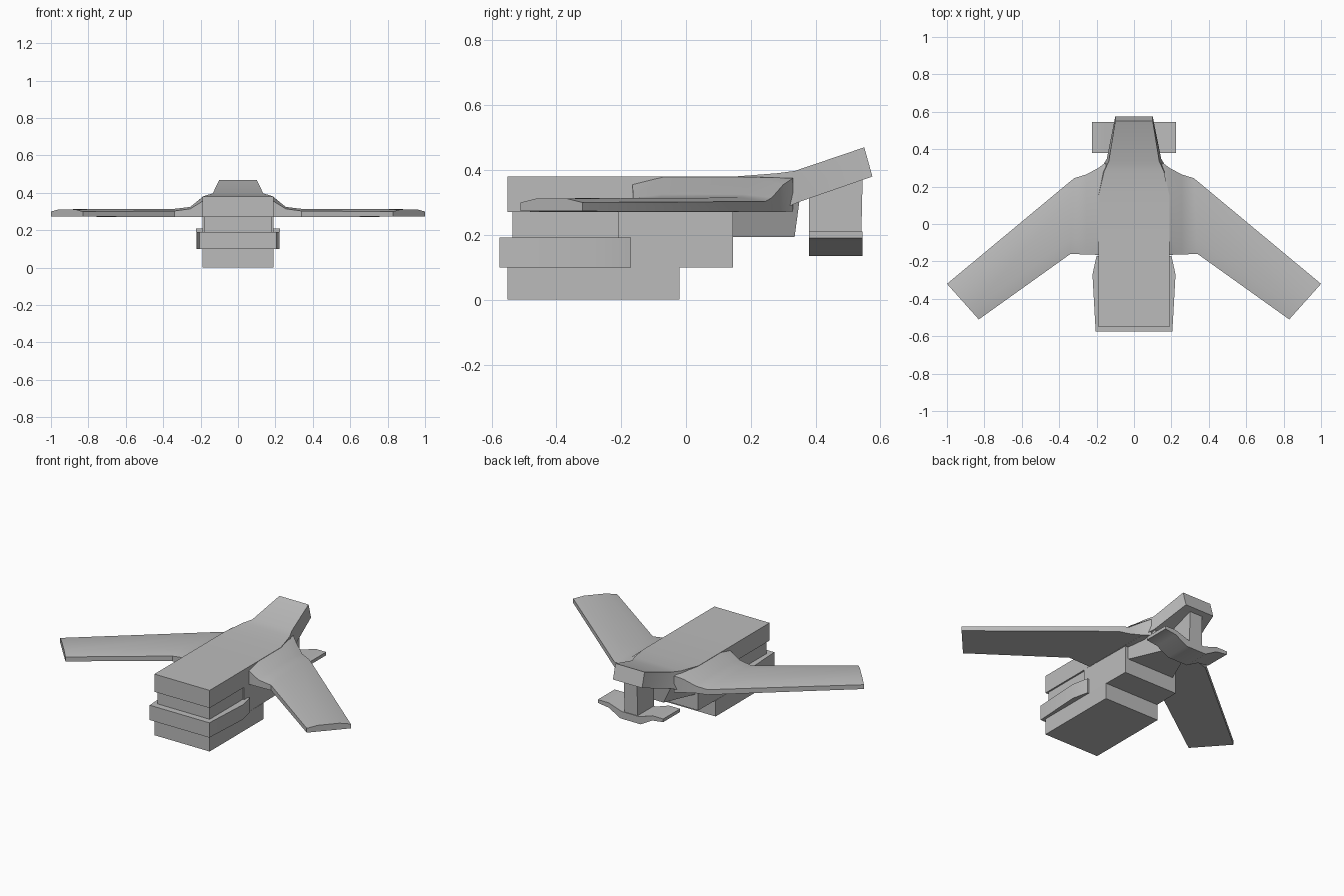
import bpy, bmesh, math

if "Cube" in bpy.data.objects:
    bpy.data.objects.remove(bpy.data.objects["Cube"])

grey = bpy.data.materials.new("hull grey")
grey.diffuse_color = (0.5, 0.5, 0.5, 1)
grey.use_nodes = True
grey.node_tree.nodes["Principled BSDF"].inputs["Base Color"].default_value = grey.diffuse_color


def loft(name, rings, mirror=False, angle=35):
    """Skin a row of equal-length point rings and cap both ends."""
    bm = bmesh.new()
    rows = [[bm.verts.new(p) for p in ring] for ring in rings]
    n = len(rows[0])
    for a, b in zip(rows, rows[1:]):
        for i in range(n):
            j = (i + 1) % n
            bm.faces.new((a[i], a[j], b[j], b[i]))
    bm.faces.new(rows[0])
    bm.faces.new(rows[-1])
    if mirror:
        geom = bm.verts[:] + bm.edges[:] + bm.faces[:]
        dup = bmesh.ops.duplicate(bm, geom=geom)["geom"]
        for v in dup:
            if isinstance(v, bmesh.types.BMVert):
                v.co.x *= -1
    bmesh.ops.recalc_face_normals(bm, faces=bm.faces)
    me = bpy.data.meshes.new(name)
    bm.to_mesh(me)
    bm.free()
    me.materials.append(grey)
    ob = bpy.data.objects.new(name, me)
    bpy.context.collection.objects.link(ob)
    bpy.ops.object.select_all(action='DESELECT')
    ob.select_set(True)
    bpy.context.view_layer.objects.active = ob
    bpy.ops.object.shade_smooth_by_angle(angle=math.radians(angle))
    return ob


def frame(w, yb, zb, yt, zt, wt=None):
    """Four-point cross-section across the hull."""
    wt = w if wt is None else wt
    return [(-w, yb, zb), (w, yb, zb), (wt, yt, zt), (-wt, yt, zt)]


def hull(name, z0, z1, stations):
    return loft(name, [frame(w, y, z0, y, z1) for y, w in stations])


# Upper body running back into the raised tail
loft("upper_body", [
    frame(0.19, -0.55, 0.27, -0.55, 0.38),
    frame(0.19, -0.17, 0.27, -0.17, 0.38),
    frame(0.19, 0.15, 0.27, 0.15, 0.38),
    frame(0.19, 0.275, 0.27, 0.28, 0.39, 0.16),
    frame(0.145, 0.35, 0.302, 0.335, 0.397, 0.135),
    frame(0.10, 0.575, 0.38, 0.55, 0.47),
])

# Stepped lower hull
hull("keel", 0.0, 0.10, [(-0.55, 0.19), (-0.02, 0.19)])
hull("side_band", 0.10, 0.192, [(-0.575, 0.205), (-0.27, 0.222), (-0.17, 0.20)])
hull("recessed_neck", 0.19, 0.272, [(-0.535, 0.18), (-0.20, 0.18)])
hull("middle_hull", 0.099, 0.272, [(-0.21, 0.19), (0.145, 0.185)])
loft("rear_hull", [
    frame(0.165, 0.14, 0.193, 0.14, 0.28),
    frame(0.08, 0.335, 0.193, 0.35, 0.305, 0.14),
])


# Wings: shoulder fairing blending into a thin swept panel
def wing_ring(lead, trail, zb, zt, edge, rise=0.25):
    """Six-point section from leading edge to trailing edge."""
    def at(t, z):
        return (lead[0] + (trail[0] - lead[0]) * t,
                lead[1] + (trail[1] - lead[1]) * t, z)
    return [at(0, zb), at(0, edge), at(rise, zt),
            at(1 - rise, zt), at(1, edge), at(1, zb)]


loft("wings", [
    wing_ring((0.15, 0.33), (0.15, -0.165), 0.272, 0.379, 0.375, 0.2),
    wing_ring((0.19, 0.30), (0.19, -0.165), 0.271, 0.378, 0.355, 0.2),
    wing_ring((0.255, 0.265), (0.255, -0.163), 0.271, 0.325, 0.315, 0.2),
    wing_ring((0.32, 0.245), (0.34, -0.16), 0.271, 0.315, 0.303, 0.2),
    wing_ring((1.0, -0.32), (0.83, -0.51), 0.273, 0.312, 0.30),
], mirror=True)

# Strut carrying the small tail plane
loft("tail_strut", [
    frame(0.045, 0.38, 0.16, 0.38, 0.32),
    frame(0.045, 0.54, 0.16, 0.545, 0.38),
])

# Tail plane: low centre with raised tips
section = [(-0.225, 0.19), (-0.15, 0.18), (-0.07, 0.135), (0.07, 0.135),
           (0.15, 0.18), (0.225, 0.19), (0.225, 0.21), (0.15, 0.21),
           (0.06, 0.18), (-0.06, 0.18), (-0.15, 0.21), (-0.225, 0.21)]
loft("tail_plane", [[(x, y, z) for x, z in section] for y in (0.38, 0.545)],
     angle=50)
